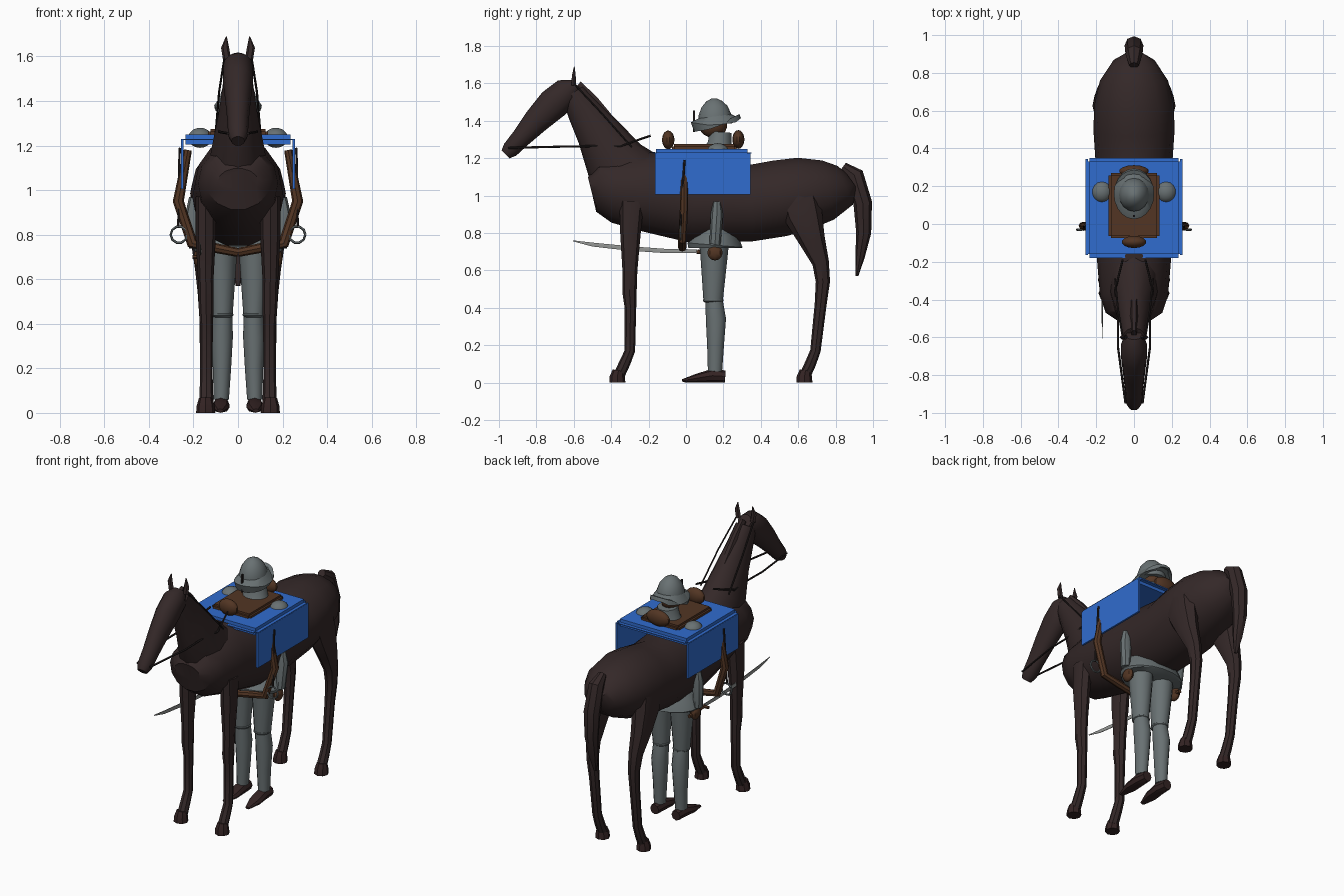
import bpy, bmesh, math
from mathutils import Vector


def mat(name, r, g, b):
    m = bpy.data.materials.new(name)
    m.diffuse_color = (r, g, b, 1)
    return m


COAT = mat("dark coat", 0.034, 0.021, 0.021)
HOOF = mat("hoof and boot", 0.034, 0.017, 0.017)
BLUE = mat("blue cloth", 0.03, 0.15, 0.62)
STEEL = mat("steel", 0.14, 0.165, 0.17)
BLADE = mat("blade", 0.3, 0.31, 0.3)
LEATHER = mat("leather", 0.085, 0.036, 0.017)
STRAP = mat("dark strap", 0.02, 0.015, 0.015)


def finish(name, bm, m):
    bmesh.ops.recalc_face_normals(bm, faces=bm.faces[:])
    me = bpy.data.meshes.new(name)
    bm.to_mesh(me)
    bm.free()
    me.materials.append(m)
    ob = bpy.data.objects.new(name, me)
    bpy.context.collection.objects.link(ob)
    return ob


def loft(name, rings, m, sides=10, ref=(1, 0, 0)):
    """Tube through rings (x, y, z, half width along ref, half depth)."""
    bm = bmesh.new()
    pts = [Vector(r[:3]) for r in rings]
    loops = []
    for i, r in enumerate(rings):
        t = (pts[min(i + 1, len(pts) - 1)] - pts[max(i - 1, 0)]).normalized()
        ref_v = Vector(ref)
        side = (ref_v - t * ref_v.dot(t)).normalized()
        up = t.cross(side)
        off = math.pi / 4 if sides == 4 else 0
        loops.append([bm.verts.new(pts[i] + side * r[3] * math.cos(a) + up * r[4] * math.sin(a))
                      for a in (off + k * math.tau / sides for k in range(sides))])
    for a, b in zip(loops, loops[1:]):
        for k in range(sides):
            n = (k + 1) % sides
            bm.faces.new((a[k], a[n], b[n], b[k]))
    bm.faces.new(loops[0])
    bm.faces.new(loops[-1])
    return finish(name, bm, m)


def ball(name, c, r, m, seg=14):
    bm = bmesh.new()
    bmesh.ops.create_uvsphere(bm, u_segments=seg, v_segments=9, radius=1)
    for v in bm.verts:
        v.co = Vector(c) + Vector([v.co[i] * r[i] for i in range(3)])
    return finish(name, bm, m)


def box(name, lo, hi, m, bevel=0):
    bm = bmesh.new()
    bmesh.ops.create_cube(bm, size=1)
    for v in bm.verts:
        v.co = Vector([(lo[i] + hi[i]) / 2 + v.co[i] * (hi[i] - lo[i]) for i in range(3)])
    if bevel:
        bmesh.ops.bevel(bm, geom=bm.edges[:], offset=bevel, segments=2, affect='EDGES')
    return finish(name, bm, m)


def rod(name, pts, r, m):
    return loft(name, [(*p, r, r) for p in pts], m, 6, (0.3, 0.2, 1))


# Horse trunk
loft("horse_body", [
    (0, -0.51, 1.04, 0.09, 0.06), (0, -0.47, 1.05, 0.15, 0.14), (0, -0.38, 1.03, 0.18, 0.18),
    (0, -0.2, 1.02, 0.195, 0.22), (0, 0.05, 0.97, 0.205, 0.23), (0, 0.35, 0.96, 0.205, 0.21),
    (0, 0.5, 0.985, 0.215, 0.21), (0, 0.63, 1.01, 0.21, 0.2), (0, 0.76, 1.03, 0.18, 0.165),
    (0, 0.85, 1.055, 0.12, 0.115), (0, 0.885, 1.08, 0.06, 0.055)], COAT, 14)
# Neck, mane and head
loft("horse_neck", [
    (0, -0.28, 1.07, 0.14, 0.2), (0, -0.38, 1.18, 0.12, 0.165), (0, -0.47, 1.34, 0.088, 0.12),
    (0, -0.55, 1.46, 0.07, 0.09), (0, -0.605, 1.55, 0.06, 0.065)], COAT, 12)
loft("mane", [
    (0, -0.58, 1.59, 0.015, 0.03), (0, -0.49, 1.51, 0.022, 0.025), (0, -0.37, 1.365, 0.025, 0.025),
    (0, -0.24, 1.24, 0.02, 0.02)], COAT, 6)
loft("horse_head", [
    (0, -0.59, 1.585, 0.045, 0.04), (0, -0.635, 1.555, 0.068, 0.078), (0, -0.71, 1.49, 0.068, 0.085),
    (0, -0.8, 1.4, 0.057, 0.07), (0, -0.88, 1.31, 0.048, 0.053), (0, -0.94, 1.245, 0.044, 0.045),
    (0, -0.965, 1.22, 0.03, 0.03)], COAT, 12)
# Tail
loft("tail", [
    (0, 0.84, 1.155, 0.025, 0.025), (0, 0.9, 1.11, 0.045, 0.05), (0, 0.945, 0.96, 0.05, 0.05),
    (0, 0.95, 0.8, 0.042, 0.04), (0, 0.93, 0.67, 0.03, 0.025), (0, 0.913, 0.57, 0.01, 0.008)], COAT, 8)

for s, side in ((1, "right"), (-1, "left")):
    # Ears and legs
    loft(f"ear_{side}", [(s * 0.05, -0.6, 1.59, 0.018, 0.014), (s * 0.058, -0.6, 1.64, 0.018, 0.012),
                         (s * 0.052, -0.597, 1.69, 0.002, 0.002)], COAT, 6)
    loft(f"front_leg_{side}", [
        (s * 0.145, -0.29, 0.97, 0.045, 0.066), (s * 0.145, -0.297, 0.8, 0.046, 0.055),
        (s * 0.145, -0.3, 0.6, 0.035, 0.04), (s * 0.143, -0.302, 0.48, 0.034, 0.038),
        (s * 0.142, -0.297, 0.4, 0.029, 0.031), (s * 0.142, -0.3, 0.17, 0.028, 0.028),
        (s * 0.142, -0.325, 0.11, 0.03, 0.03), (s * 0.142, -0.355, 0.045, 0.032, 0.03)], COAT, 8)
    loft(f"hind_leg_{side}", [
        (s * 0.15, 0.6, 1.0, 0.06, 0.11), (s * 0.155, 0.625, 0.9, 0.065, 0.105),
        (s * 0.155, 0.675, 0.76, 0.055, 0.07), (s * 0.15, 0.72, 0.64, 0.042, 0.045),
        (s * 0.146, 0.732, 0.54, 0.035, 0.038), (s * 0.143, 0.72, 0.42, 0.03, 0.032),
        (s * 0.142, 0.692, 0.17, 0.028, 0.028), (s * 0.142, 0.665, 0.1, 0.03, 0.03),
        (s * 0.142, 0.64, 0.045, 0.032, 0.03)], COAT, 8)
    for part, y in (("front", -0.365), ("hind", 0.635)):
        loft(f"{part}_hoof_{side}", [(s * 0.145, y - 0.002, 0, 0.043, 0.043),
                                     (s * 0.145, y - 0.002, 0.03, 0.041, 0.041),
                                     (s * 0.145, y + 0.004, 0.065, 0.031, 0.031)], HOOF, 8)
    # Bridle and reins
    rod(f"rein_{side}", [(s * 0.045, -0.95, 1.255), (s * 0.085, -0.65, 1.262), (s * 0.085, -0.46, 1.265),
                         (s * 0.1, -0.35, 1.265), (s * 0.06, -0.19, 1.32)], 0.006, STRAP)
    rod(f"cheek_strap_{side}", [(s * 0.06, -0.6, 1.6), (s * 0.085, -0.45, 1.44),
                                (s * 0.1, -0.29, 1.26)], 0.005, STRAP)
    # Blanket flap and saddle straps
    box(f"blanket_flap_{side}", (s * 0.25 - 0.006, -0.165, 1.005), (s * 0.25 + 0.006, 0.345, 1.225), BLUE)
    loft(f"girth_{side}", [
        (s * 0.225, -0.01, 1.18, 0.02, 0.018), (s * 0.268, -0.01, 0.95, 0.022, 0.025),
        (s * 0.205, -0.02, 0.76, 0.022, 0.025), (s * 0.1, -0.02, 0.74, 0.022, 0.022),
        (0, -0.02, 0.72, 0.022, 0.02)], LEATHER, 8, (0, 1, 0))
    rod(f"stirrup_strap_{side}", [(s * 0.262, -0.008, 1.19), (s * 0.268, -0.03, 0.83)], 0.006, STRAP)
    rod(f"stirrup_{side}", [(s * 0.265 + 0.037 * math.cos(a), -0.03, 0.8 + 0.037 * math.sin(a))
                            for a in (k * math.tau / 10 for k in range(11))], 0.006, STEEL)
    # Rider shoulders, arms and legs
    ball(f"shoulder_{side}", (s * 0.17, 0.17, 1.235), (0.055, 0.058, 0.045), STEEL)
    loft(f"forearm_{side}", [(s * 0.19, 0.165, 0.965, 0.03, 0.022), (s * 0.2, 0.165, 0.9, 0.035, 0.033),
                             (s * 0.195, 0.155, 0.74, 0.025, 0.03)], STEEL, 8)
    ball(f"hand_{side}", (s * 0.175, 0.155, 0.695), (0.025, 0.04, 0.042), LEATHER, 8)
    loft(f"thigh_{side}", [(s * 0.075, 0.15, 0.8, 0.07, 0.085), (s * 0.075, 0.15, 0.68, 0.068, 0.073),
                           (s * 0.072, 0.145, 0.44, 0.048, 0.052)], STEEL, 12)
    ball(f"knee_{side}", (s * 0.07, 0.145, 0.44), (0.051, 0.056, 0.018), STEEL)
    loft(f"shin_{side}", [(s * 0.07, 0.15, 0.44, 0.045, 0.046), (s * 0.072, 0.16, 0.34, 0.049, 0.054),
                          (s * 0.072, 0.158, 0.2, 0.041, 0.045), (s * 0.075, 0.155, 0.06, 0.034, 0.038)],
         STEEL, 12)
    loft(f"boot_{side}", [(s * 0.075, 0.21, 0.033, 0.03, 0.032), (s * 0.075, 0.14, 0.037, 0.037, 0.036),
                          (s * 0.078, 0.06, 0.024, 0.04, 0.024), (s * 0.08, -0.02, 0.01, 0.015, 0.008)],
         HOOF, 8)

# Blanket top with rounded edge, saddle seat, pommel and cantle
box("blanket_top", (-0.255, -0.18, 1.205), (0.255, 0.35, 1.25), BLUE, 0.02)
box("saddle_seat", (-0.135, -0.075, 1.235), (0.135, 0.27, 1.275), LEATHER, 0.012)
ball("pommel", (0, -0.095, 1.298), (0.065, 0.033, 0.05), LEATHER)
ball("cantle", (0, 0.28, 1.3), (0.08, 0.032, 0.05), LEATHER)

# Rider torso skirt, collar and head
loft("armour_skirt", [(0, 0.16, 0.845, 0.14, 0.09), (0, 0.16, 0.78, 0.18, 0.125),
                      (0, 0.155, 0.735, 0.2, 0.15), (0, 0.155, 0.72, 0.19, 0.145)], STEEL, 18)
loft("collar", [(0, 0.175, 1.24, 0.095, 0.085), (0, 0.18, 1.28, 0.075, 0.065),
                (0, 0.185, 1.34, 0.06, 0.06)], STEEL, 14)
ball("face", (0, 0.145, 1.375), (0.06, 0.075, 0.065), LEATHER)
ball("nose", (0, 0.072, 1.375), (0.012, 0.018, 0.022), LEATHER, 8)
# Helmet: dome, brim dipping at the back, nose bar
loft("helmet_dome", [(0, 0.155, 1.385, 0.082, 0.09), (0, 0.155, 1.43, 0.079, 0.088),
                     (0, 0.152, 1.475, 0.063, 0.07), (0, 0.15, 1.505, 0.038, 0.042),
                     (0, 0.15, 1.52, 0.012, 0.012)], STEEL, 16)
brim = loft("helmet_brim", [(0, 0.165, 1.375, 0.105, 0.135), (0, 0.16, 1.385, 0.107, 0.137),
                            (0, 0.155, 1.425, 0.078, 0.085)], STEEL, 20)
for v in brim.data.vertices:
    if v.co.z < 1.41:
        v.co.z += 0.035 * max(-1, min(1, (0.12 - v.co.y) / 0.1)) * (1 if v.co.y < 0.12 else 0.4)
box("nose_bar", (-0.004, 0.038, 1.34), (0.004, 0.048, 1.455), STRAP)

# Curved sword held along the left side
loft("sword_blade", [(-0.168, -0.605, 0.758, 0.002, 0.003), (-0.168, -0.5, 0.738, 0.003, 0.012),
                     (-0.168, -0.3, 0.717, 0.004, 0.014), (-0.168, -0.1, 0.703, 0.004, 0.013),
                     (-0.168, 0.06, 0.702, 0.004, 0.012)], BLADE, 6)
rod("sword_guard", [(-0.205, 0.065, 0.7), (-0.135, 0.065, 0.7)], 0.01, LEATHER)
rod("sword_grip", [(-0.17, 0.06, 0.7), (-0.17, 0.21, 0.69)], 0.012, LEATHER)

# Smooth shading with sharp edges kept
bpy.ops.object.select_all(action='SELECT')
bpy.context.view_layer.objects.active = brim
bpy.ops.object.shade_smooth_by_angle(angle=math.radians(40))
